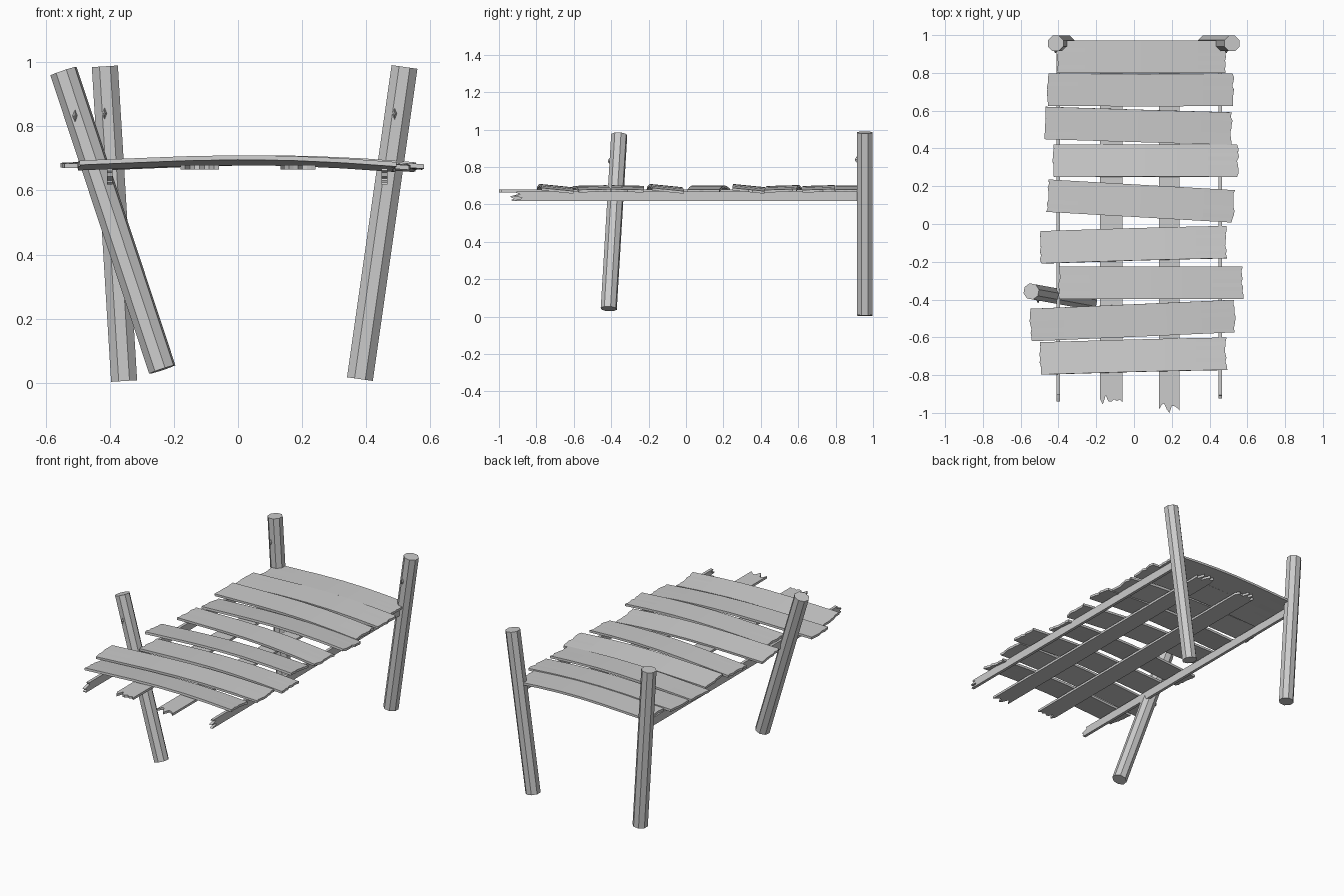
import bpy, bmesh, math, random
from mathutils import Vector, Matrix

if "Cube" in bpy.data.objects:
    bpy.data.objects.remove(bpy.data.objects["Cube"])

random.seed(4)


def add_object(name, bm):
    mesh = bpy.data.meshes.new(name)
    bmesh.ops.recalc_face_normals(bm, faces=bm.faces)
    bm.to_mesh(mesh)
    bm.free()
    obj = bpy.data.objects.new(name, mesh)
    bpy.context.collection.objects.link(obj)
    return obj


def board(name, start, end, width, thick, bow=0.0, roll=0.0, chips=(0.0, 0.0)):
    """Flat board between two points, arched by bow, with splintered ends."""
    start, end = Vector(start), Vector(end)
    axis = (end - start).normalized()
    side = Vector((0, 0, 1)).cross(axis).normalized()
    up = axis.cross(side)
    frame = Matrix((axis, side, up)).transposed().to_4x4()
    frame = Matrix.Translation(start) @ frame @ Matrix.Rotation(roll, 4, 'X')
    length = (end - start).length
    nu, nv = 7, 9
    cut0 = [random.random() * chips[0] for _ in range(nv)]
    cut1 = [random.random() * chips[1] for _ in range(nv)]
    cut0[random.randrange(nv)] = cut1[random.randrange(nv)] = 0
    bm = bmesh.new()
    layers = []
    for h in (-thick / 2, thick / 2):
        grid = []
        for i in range(nu):
            t = i / (nu - 1)
            rise = bow * math.sin(math.pi * t ** 1.15)
            row = []
            for j in range(nv):
                u = t * length + (cut0[j] if i == 0 else 0) - (cut1[j] if i == nu - 1 else 0)
                row.append(bm.verts.new(frame @ Vector((u, (j / (nv - 1) - .5) * width, h + rise))))
            grid.append(row)
        layers.append(grid)
        for i in range(nu - 1):
            for j in range(nv - 1):
                bm.faces.new((grid[i][j], grid[i + 1][j], grid[i + 1][j + 1], grid[i][j + 1]))
    # close the rim
    rim = [(i, 0) for i in range(nu)] + [(nu - 1, j) for j in range(1, nv)]
    rim += [(i, nv - 1) for i in range(nu - 2, -1, -1)] + [(0, j) for j in range(nv - 2, 0, -1)]
    for (a, b), (c, d) in zip(rim, rim[1:] + rim[:1]):
        bm.faces.new((layers[0][a][b], layers[0][c][d], layers[1][c][d], layers[1][a][b]))
    return add_object(name, bm)


def post(name, bottom, top, radius=0.044):
    """Leaning eight-sided post with one raised splinter on the front."""
    bottom, top = Vector(bottom), Vector(top)
    axis = top - bottom
    frame = Matrix.Translation((bottom + top) / 2) @ axis.to_track_quat('Z', 'Y').to_matrix().to_4x4()
    bm = bmesh.new()
    bmesh.ops.create_cone(bm, cap_ends=True, segments=8, radius1=radius, radius2=radius, depth=axis.length,
                          matrix=frame @ Matrix.Rotation(math.pi / 8, 4, 'Z'))
    add_object(name, bm)
    spot = bottom + axis * 0.85 + Vector((-0.01, -radius + 0.002, 0))
    bm = bmesh.new()
    bmesh.ops.create_cone(bm, cap_ends=True, segments=4, radius1=1, radius2=0.2, depth=1,
                          matrix=Matrix.Translation(spot) @ Matrix.Rotation(math.pi / 2, 4, 'X')
                          @ Matrix.Diagonal((0.011, 0.028, 0.02, 1)))
    add_object(name + "_splinter", bm)


# leaning posts
post("back_left_post", (-0.355, 0.956, 0.006), (-0.415, 0.956, 0.987))
post("back_right_post", (0.38, 0.956, 0.012), (0.519, 0.956, 0.985))
post("front_left_post", (-0.236, -0.413, 0.042), (-0.544, -0.357, 0.972))

# side rails on edge, broken at the front
for name, x, y in (("left_rail", -0.40, -0.94), ("right_rail", 0.457, -0.925)):
    board(name, (x, y, 0.643), (x, 0.95, 0.643), 0.05, 0.018, roll=math.pi / 2, chips=(0.05, 0.0))

# flat boards running under the deck
board("left_stringer", (-0.12, -0.955, 0.672), (-0.12, 0.90, 0.672), 0.12, 0.014, chips=(0.06, 0.06))
board("right_stringer", (0.187, -1.0, 0.672), (0.187, 0.90, 0.672), 0.11, 0.014, chips=(0.06, 0.06))

# deck planks: left x, left y, right x, right y, roll
planks = [
    (-0.41, 0.886, 0.487, 0.886, 0.0),
    (-0.46, 0.71, 0.53, 0.71, 0.03),
    (-0.473, 0.535, 0.52, 0.505, 0.03),
    (-0.432, 0.334, 0.556, 0.334, -0.10),
    (-0.46, 0.15, 0.533, 0.093, 0.0),
    (-0.50, -0.124, 0.493, -0.096, -0.10),
    (-0.40, -0.312, 0.58, -0.312, -0.02),
    (-0.552, -0.535, 0.537, -0.487, 0.02),
    (-0.50, -0.712, 0.493, -0.687, -0.10),
]
for i, (x0, y0, x1, y1, roll) in enumerate(planks):
    board(f"deck_plank_{i + 1}", (x0, y0, 0.678), (x1, y1, 0.673), 0.172, 0.014,
          bow=0.019, roll=roll, chips=(0.008, 0.012))
